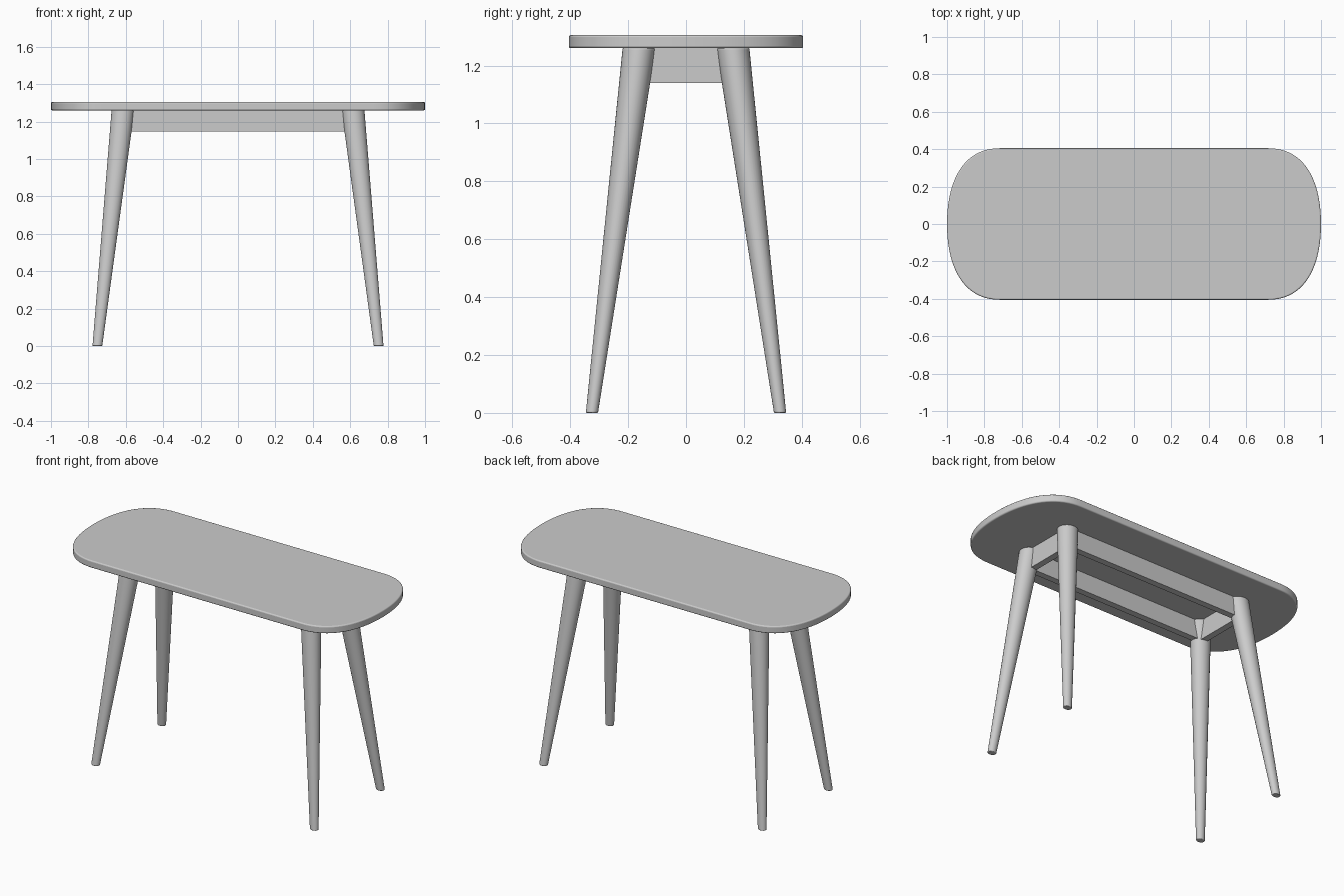
import bpy, bmesh, math
from mathutils import Vector
from mathutils.geometry import interpolate_bezier

cube = bpy.data.objects.get("Cube")
if cube:
    bpy.data.objects.remove(cube, do_unlink=True)

grey = bpy.data.materials.new("plain grey")
grey.use_nodes = True
grey.diffuse_color = (0.6, 0.6, 0.6, 1)
grey.node_tree.nodes["Principled BSDF"].inputs["Base Color"].default_value = (0.6, 0.6, 0.6, 1)

TOP_Z, UNDER_Z = 1.305, 1.26


def loft(name, rings, bevel=0.0):
    """Skin matching rings of points, cap both ends, shade smooth by angle."""
    bm = bmesh.new()
    loops = [[bm.verts.new(p) for p in ring] for ring in rings]
    n = len(loops[0])
    for a, b in zip(loops, loops[1:]):
        for i in range(n):
            j = (i + 1) % n
            bm.faces.new((a[i], a[j], b[j], b[i]))
    bm.faces.new(loops[0][::-1])
    bm.faces.new(loops[-1])
    bmesh.ops.recalc_face_normals(bm, faces=bm.faces)
    mesh = bpy.data.meshes.new(name)
    bm.to_mesh(mesh)
    bm.free()
    mesh.materials.append(grey)
    obj = bpy.data.objects.new(name, mesh)
    bpy.context.collection.objects.link(obj)
    if bevel:
        mod = obj.modifiers.new("soft edge", "BEVEL")
        mod.width, mod.segments = bevel, 3
        mod.limit_method, mod.angle_limit = "ANGLE", math.radians(50)
    bpy.ops.object.select_all(action="DESELECT")
    obj.select_set(True)
    bpy.context.view_layer.objects.active = obj
    bpy.ops.object.shade_smooth_by_angle(angle=math.radians(35))
    return obj


# Tabletop: one curved corner mirrored into a full outline
corner = [Vector(p) for p in ((1, 0, 0), (1, 0.25, 0), (0.9, 0.405, 0), (0.72, 0.405, 0))]
arc = [(p.x, p.y) for p in interpolate_bezier(*corner, 20)]
half = arc + [(-x, y) for x, y in reversed(arc)]
outline = half + [(x, -y) for x, y in reversed(half[1:-1])]
loft("tabletop", [[(x, y, z) for x, y in outline] for z in (UNDER_Z, TOP_Z)], 0.007)


# Splayed tapered legs, cut level at both ends
def ellipse(cx, cy, rx, ry, z, sides=32):
    angles = [2 * math.pi * i / sides for i in range(sides)]
    return [(cx + rx * math.cos(a), cy + ry * math.sin(a), z) for a in angles]


for sx, side in ((1, "left"), (-1, "right")):
    for sy, end in ((-1, "front"), (1, "back")):
        loft(f"{end}_{side}_leg", [
            ellipse(sx * 0.752, sy * 0.325, 0.026, 0.021, 0),
            ellipse(sx * 0.615, sy * 0.162, 0.061, 0.057, UNDER_Z)], 0.004)


# Rails joining the legs under the tabletop
def rail(name, x, y, half_x, half_y, bottom):
    ring = [(x + a * half_x, y + b * half_y) for a, b in ((-1, -1), (1, -1), (1, 1), (-1, 1))]
    loft(name, [[(px, py, z) for px, py in ring] for z in (bottom, UNDER_Z)])


for s, end, side in ((-1, "front", "right"), (1, "back", "left")):
    rail(f"{end}_rail", 0, s * 0.165, 0.615, 0.02, 1.147)
    rail(f"{side}_rail", s * 0.615, 0, 0.02, 0.162, 1.14)
